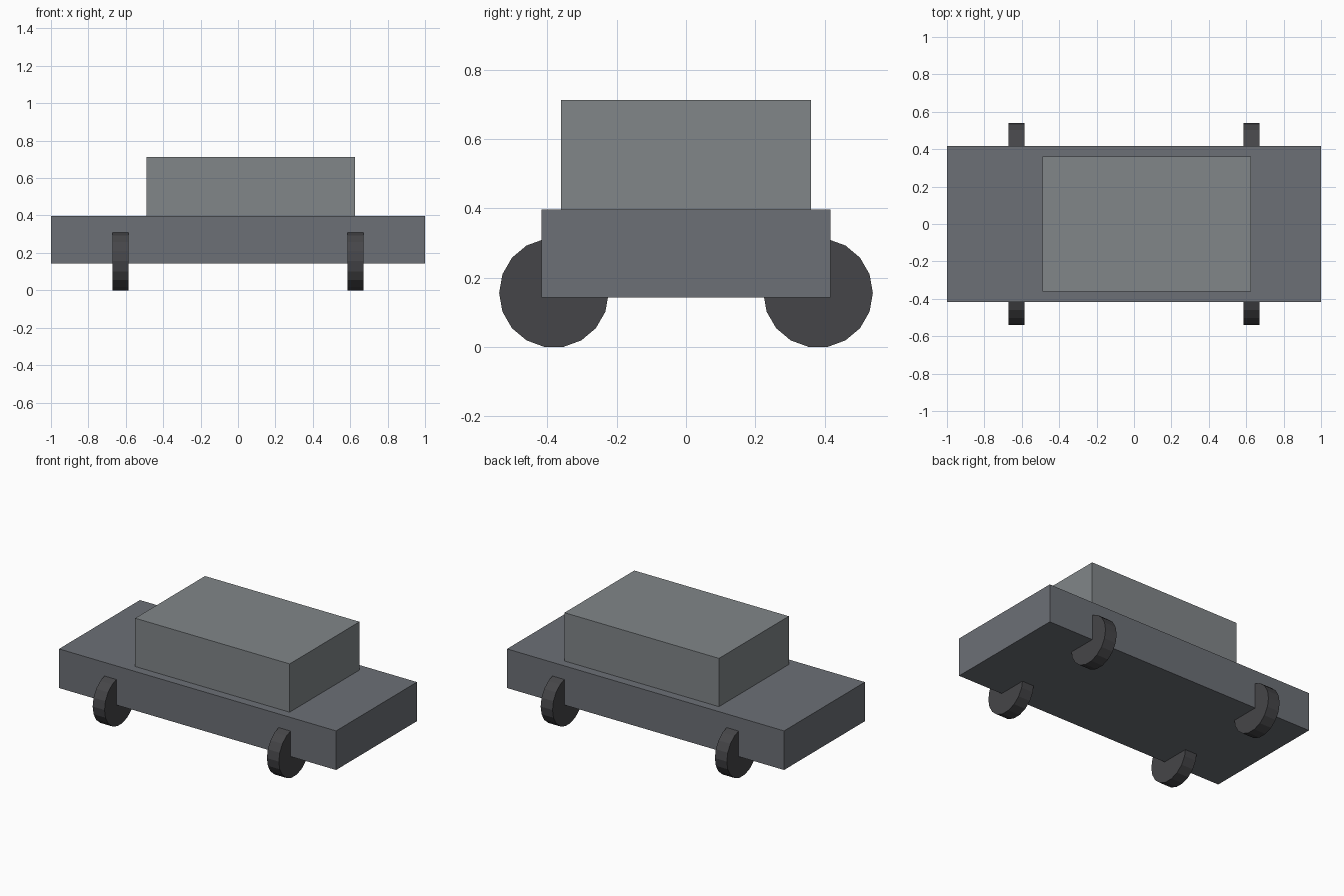
import bpy
from math import pi

if "Cube" in bpy.data.objects:
    bpy.data.objects.remove(bpy.data.objects["Cube"])


def material(name, color):
    m = bpy.data.materials.new(name)
    m.diffuse_color = (*color, 1)
    m.use_nodes = True
    m.node_tree.nodes["Principled BSDF"].inputs["Base Color"].default_value = m.diffuse_color
    return m


def box(name, x0, x1, half_y, z0, z1, mat):
    bpy.ops.mesh.primitive_cube_add(size=1, location=((x0 + x1) / 2, 0, (z0 + z1) / 2))
    ob = bpy.context.object
    ob.name = name
    ob.scale = (x1 - x0, 2 * half_y, z1 - z0)
    bpy.ops.object.transform_apply(location=False, rotation=False, scale=True)
    ob.data.materials.append(mat)


def wheel(name, x, y, mat):
    # 18-sided disc with its axis along x, resting on a flat side
    bpy.ops.mesh.primitive_cylinder_add(vertices=18, radius=0.158, depth=0.086,
                                        location=(x, y, 0.1556), rotation=(0, pi / 2, 0))
    ob = bpy.context.object
    ob.name = name
    ob.data.materials.append(mat)


body_grey = material("body_grey", (0.15, 0.16, 0.18))
cabin_grey = material("cabin_grey", (0.22, 0.24, 0.25))
wheel_grey = material("wheel_grey", (0.06, 0.06, 0.065))

# Lower body and cabin
box("body", -1, 1, 0.417, 0.142, 0.397, body_grey)
box("cabin", -0.49, 0.625, 0.36, 0.397, 0.712, cabin_grey)

# Four wheels, partly sunk into the body
for end, x in (("left", -0.629), ("right", 0.629)):
    for side, y in (("front", -0.381), ("back", 0.381)):
        wheel(f"{side}_{end}_wheel", x, y, wheel_grey)
